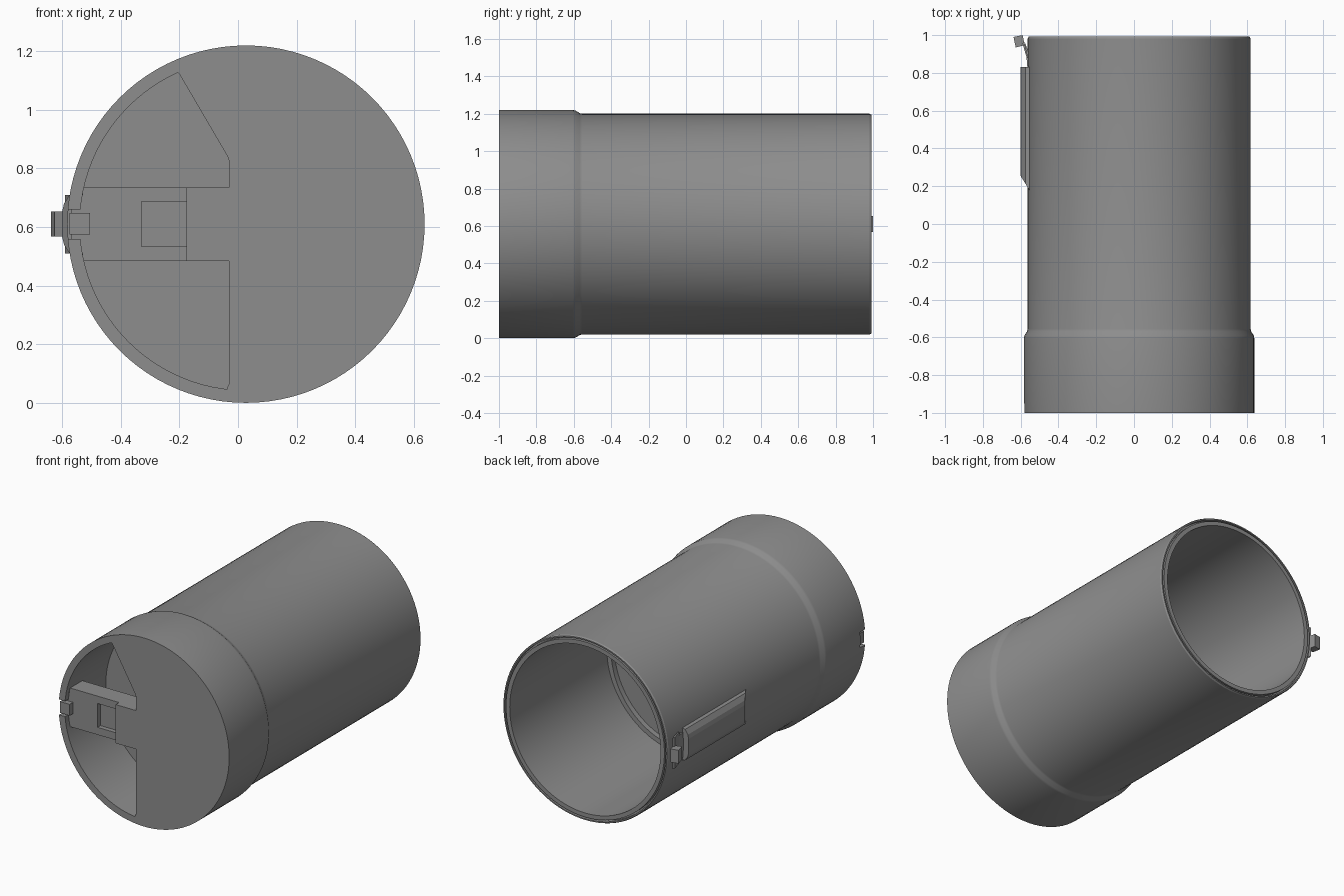
import bpy, bmesh, math
from mathutils import Matrix, Vector

if "Cube" in bpy.data.objects:
    bpy.data.objects.remove(bpy.data.objects["Cube"])

CX, CZ = 0.027, 0.61      # tube axis position
GREY = bpy.data.materials.new("plain grey")
GREY.diffuse_color = (0.27, 0.27, 0.27, 1)
GREY.use_nodes = True
GREY.node_tree.nodes["Principled BSDF"].inputs["Base Color"].default_value = GREY.diffuse_color


def finish(bm, name, smooth=False):
    bmesh.ops.recalc_face_normals(bm, faces=bm.faces)
    me = bpy.data.meshes.new(name)
    bm.to_mesh(me)
    bm.free()
    ob = bpy.data.objects.new(name, me)
    bpy.context.collection.objects.link(ob)
    me.materials.append(GREY)
    if smooth:
        bpy.ops.object.select_all(action='DESELECT')
        ob.select_set(True)
        bpy.context.view_layer.objects.active = ob
        bpy.ops.object.shade_smooth_by_angle(angle=math.radians(25))
    return ob


def prism(name, outline, axis, lo, hi):
    """Extrude a 2D outline along an axis; outline is (x,z) for y, (x,y) for z."""
    bm = bmesh.new()
    place = {'y': lambda a, b, t: (a, t, b), 'z': lambda a, b, t: (a, b, t)}[axis]
    face = bm.faces.new([bm.verts.new(place(a, b, lo)) for a, b in outline])
    new = bmesh.ops.extrude_face_region(bm, geom=[face])['geom']
    bmesh.ops.translate(bm, verts=[v for v in new if isinstance(v, bmesh.types.BMVert)],
                        vec=Vector(place(0, 0, hi - lo)))
    return finish(bm, name)


def box(name, x0, x1, y0, y1, z0, z1):
    return prism(name, [(x0, z0), (x1, z0), (x1, z1), (x0, z1)], 'y', y0, y1)


def cut(target, cutter):
    cutter.hide_render = True
    cutter.hide_viewport = True
    mod = target.modifiers.new("cut", 'BOOLEAN')
    mod.operation = 'DIFFERENCE'
    mod.solver = 'EXACT'
    mod.object = cutter


# Tube: profile of (radius, y) spun around the long axis
profile = [(0, -.58), (.567, -.58), (.567, -1), (.61, -1), (.61, -.605), (.607, -.59),
           (.593, -.568), (.59, -.555), (.59, .982), (.585, .992), (.577, .992),
           (.577, .965), (.567, .965), (.567, .992), (.54, .992), (.54, 0),
           (.51, 0), (.51, -.035), (0, -.035)]
bm = bmesh.new()
verts = [bm.verts.new((CX + r, y, CZ)) for r, y in profile]
edges = [bm.edges.new(p) for p in zip(verts, verts[1:])]
bmesh.ops.spin(bm, geom=verts + edges, cent=(CX, 0, CZ), axis=(0, 1, 0),
               angle=2 * math.pi, steps=96, use_merge=False)
bmesh.ops.remove_doubles(bm, verts=bm.verts, dist=1e-5)
tube = finish(bm, "tube_body", True)
cut(tube, box("latch_notch", -.75, -.5, -1.1, -.95, .56, .66))

# Front cover: disc with the side openings left out
a0, a1 = math.radians(-96.5), math.radians(113.5)
outline = [(CX + .569 * math.cos(a0 + (a1 - a0) * i / 56),
            CZ + .569 * math.sin(a0 + (a1 - a0) * i / 56)) for i in range(57)]
outline += [(-.205, 1.128), (-.2, 1.122), (-.035, .84), (-.03, .825), (-.03, .735), (-.175, .735),
            (-.175, .485), (-.03, .485), (-.03, .065), (-.035, .055)]
prism("front_cover", outline, 'y', -1, -.96)

# Latch lever across the opening, with its finger recess
lever = box("latch_lever", -.568, -.03, -.965, -.84, .485, .735)
cut(lever, box("finger_recess", -.33, -.175, -1.0, -.935, .533, .687))
box("latch_bridge", -.175, -.028, -1, -.96, .485, .735)
box("latch_tab", -.575, -.505, -1, -.95, .575, .648)

# Screws above and below the tab
for z in (.505, .715):
    bm = bmesh.new()
    bmesh.ops.create_cone(bm, cap_ends=True, segments=20, radius1=.013, radius2=.013, depth=.012,
                          matrix=Matrix.Translation((-.542, -.966, z)) @ Matrix.Rotation(math.pi / 2, 4, 'X'))
    finish(bm, "latch_screw", True)

# Raised side rail with chamfered edges and a sloping front end
section = [(-.545, .505), (-.575, .51), (-.594, .54), (-.6, .565),
           (-.6, .655), (-.594, .68), (-.575, .71), (-.545, .715)]
bm = bmesh.new()
rings = [[bm.verts.new((x, y0 + (-.56 - x) * slope, z)) for x, z in section]
         for y0, slope in ((.19, 1.6), (.83, 0))]
n = len(section)
for i in range(n):
    j = (i + 1) % n
    bm.faces.new((rings[0][i], rings[0][j], rings[1][j], rings[1][i]))
for r in rings:
    bm.faces.new(r)
finish(bm, "side_rail")

# Spring strip and catch block at the rear end
prism("spring_strip", [(-.555, .84), (-.566, .84), (-.57, .9), (-.582, .95), (-.575, .955), (-.555, .9)],
      'z', .53, .69)
prism("catch_arm", [(-.56, .88), (-.568, .88), (-.59, .955), (-.583, .97)], 'z', .51, .71)
prism("catch_block", [(-.638, .99), (-.59, 1.0), (-.578, .947), (-.626, .935)], 'z', .567, .653)
